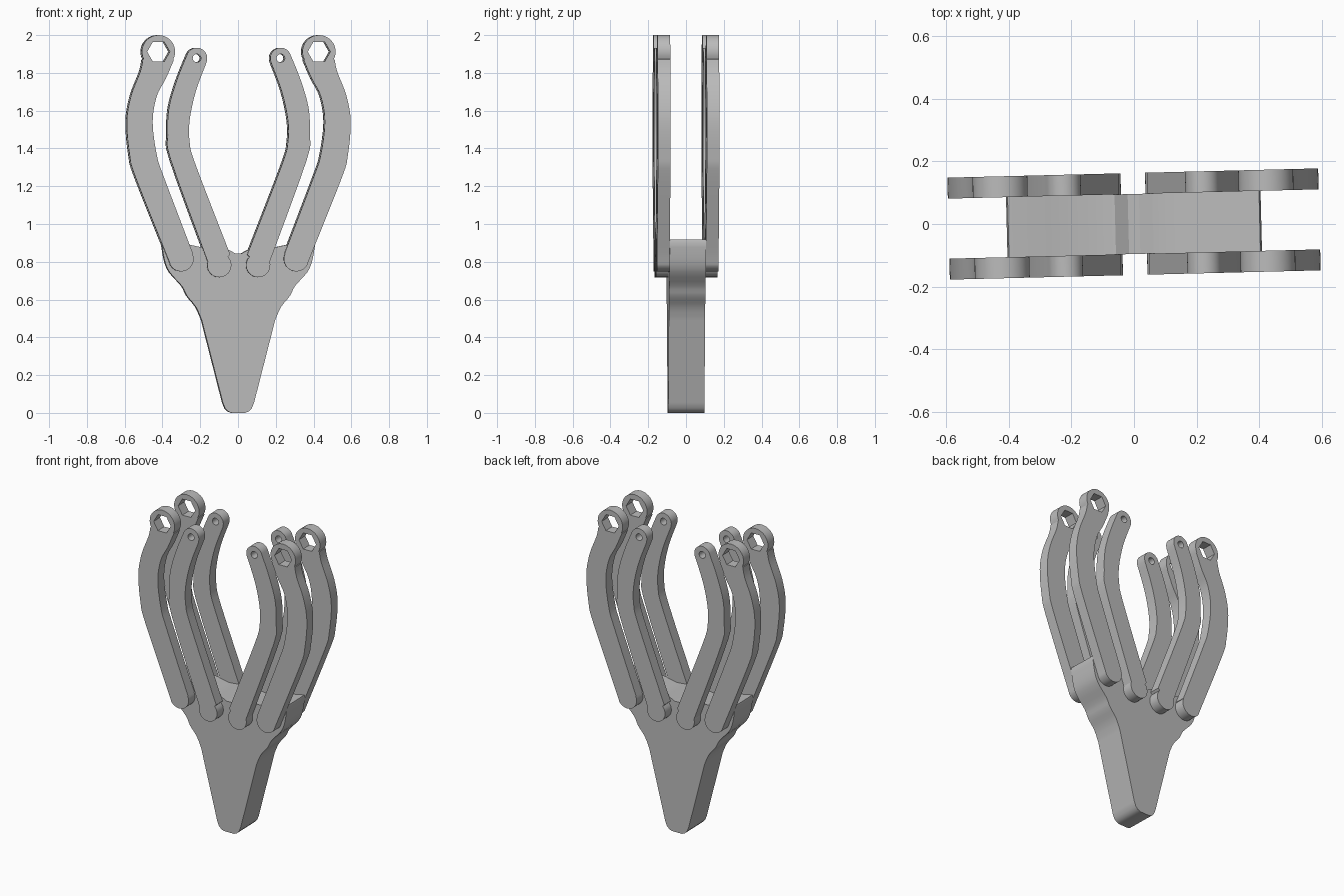
import bpy
from math import atan2, cos, sin, pi, tau
from mathutils import Matrix, Vector

if "Cube" in bpy.data.objects:
    bpy.data.objects.remove(bpy.data.objects["Cube"], do_unlink=True)

grey = bpy.data.materials.new("plain_grey")
grey.use_nodes = True
GREY = (0.5, 0.5, 0.5, 1)
grey.diffuse_color = GREY
grey.node_tree.nodes["Principled BSDF"].inputs["Base Color"].default_value = GREY

TWIST = Matrix.Rotation(0.025, 4, "Z")
BODY_HALF, ARM_OUTER = 0.096, 0.163


def smooth_path(pts, steps=4):
    """Catmull-Rom curve through the points."""
    p = [Vector(q) for q in pts]
    p = [p[0]] + p + [p[-1]]
    out = []
    for a, b, c, d in zip(p, p[1:], p[2:], p[3:]):
        for i in range(steps):
            t = i / steps
            out.append(0.5 * (2 * b + (c - a) * t + (2 * a - 5 * b + 4 * c - d) * t ** 2
                              + (3 * b - a - 3 * c + d) * t ** 3))
    return out + [p[-1]]


def arc(centre, r, start, end, n=20):
    """Anticlockwise arc from the direction of start to that of end."""
    a = atan2(start[1] - centre[1], start[0] - centre[0])
    b = atan2(end[1] - centre[1], end[0] - centre[0])
    sweep = (b - a) % tau
    return [Vector((centre[0] + r * cos(a + sweep * i / n),
                    centre[1] + r * sin(a + sweep * i / n))) for i in range(n + 1)]


def ring(centre, r, n):
    return [Vector((centre[0] + r * cos(tau * i / n), centre[1] + r * sin(tau * i / n)))
            for i in range(n)]


def plate(name, loops, y, half):
    """Extruded plate from an outline and optional holes."""
    cu = bpy.data.curves.new(name, "CURVE")
    cu.dimensions, cu.fill_mode, cu.extrude = "2D", "BOTH", half
    for loop in loops:
        s = cu.splines.new("POLY")
        s.points.add(len(loop) - 1)
        for pt, q in zip(s.points, loop):
            pt.co = (q[0], q[1], 0, 1)
        s.use_cyclic_u = True
    ob = bpy.data.objects.new(name, cu)
    bpy.context.collection.objects.link(ob)
    bpy.ops.object.select_all(action="DESELECT")
    ob.select_set(True)
    bpy.context.view_layer.objects.active = ob
    bpy.ops.object.convert(target="MESH")
    ob = bpy.context.object
    ob.data.transform(TWIST @ Matrix.Translation((0, y, 0)) @ Matrix.Rotation(pi / 2, 4, "X"))
    ob.data.materials.clear()
    ob.data.materials.append(grey)
    bpy.ops.object.shade_smooth_by_angle(angle=0.5)


def arm_loops(base, base_r, tip, tip_r, inner, outer, hole_r, hole_sides):
    """Curved arm: round base, two side edges, round tip with a hole."""
    outline = (arc(base, base_r, inner[0], outer[0]) + smooth_path(outer)
               + arc(tip, tip_r, outer[-1], inner[-1]) + smooth_path(inner)[::-1])
    clean = [p for p, q in zip(outline, outline[1:] + outline[:1]) if (p - q).length > 0.002]
    return [clean, ring(tip, hole_r, hole_sides)]


# Palm: half profile, mirrored
half_profile = ([(0.035, 0), (0.055, 0.008), (0.071, 0.025), (0.083, 0.055)]
                + smooth_path([(0.194, 0.49), (0.225, 0.56), (0.273, 0.62), (0.3, 0.672),
                               (0.365, 0.745), (0.392, 0.81), (0.407, 0.9)], 3)
                + [(0.402, 0.917), (0.385, 0.915), (0.27, 0.893), (0.13, 0.862),
                   (0.06, 0.868), (0.018, 0.845)])
palm = half_profile + [(-x, z) for x, z in reversed(half_profile)]
plate("palm", [palm], 0, BODY_HALF)

# Arms
outer_arm = arm_loops(
    (0.305, 0.815), 0.066, (0.425, 1.912), 0.088,
    [(0.243, 0.845), (0.397, 1.25), (0.434, 1.365), (0.456, 1.54), (0.434, 1.677),
     (0.386, 1.77), (0.344, 1.868)],
    [(0.366, 0.795), (0.545, 1.243), (0.577, 1.36), (0.593, 1.54), (0.57, 1.68),
     (0.522, 1.805), (0.508, 1.87)], 0.06, 6)
inner_arm = arm_loops(
    (0.103, 0.782), 0.064, (0.222, 1.878), 0.055,
    [(0.045, 0.838), (0.228, 1.312), (0.26, 1.434), (0.26, 1.55), (0.228, 1.70),
     (0.17, 1.857)],
    [(0.164, 0.80), (0.36, 1.339), (0.376, 1.47), (0.37, 1.614), (0.328, 1.762),
     (0.275, 1.894)], 0.022, 20)

depth = (ARM_OUTER - BODY_HALF) / 2
for side, sx in (("left", 1), ("right", -1)):
    for place, sy in (("front", -1), ("back", 1)):
        for kind, loops in (("outer", outer_arm), ("inner", inner_arm)):
            flipped = [[(sx * p[0], p[1]) for p in loop] for loop in loops]
            plate(f"{kind}_arm_{place}_{side}", flipped, sy * (BODY_HALF + depth), depth)
